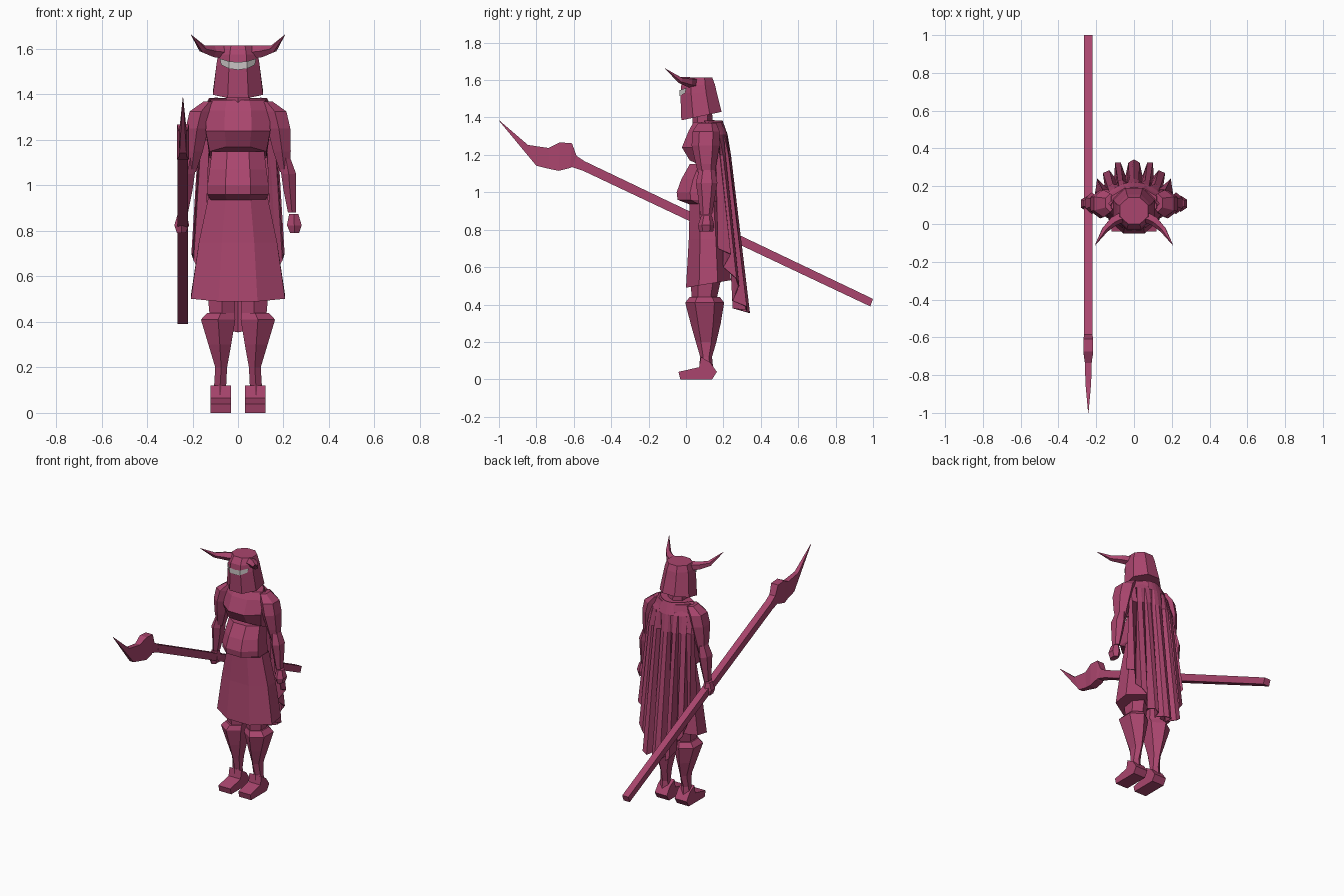
import bpy, bmesh, math
from mathutils import Vector

if "Cube" in bpy.data.objects:
    bpy.data.objects.remove(bpy.data.objects["Cube"])


def material(name, rgb):
    m = bpy.data.materials.new(name)
    m.diffuse_color = (*rgb, 1)
    m.use_nodes = True
    m.node_tree.nodes["Principled BSDF"].inputs["Base Color"].default_value = m.diffuse_color
    return m


MAROON = material("maroon", (0.40, 0.06, 0.155))
GREY = material("light grey", (0.58, 0.54, 0.54))


def make(name, verts, faces, mat=MAROON, mirror=False):
    me = bpy.data.meshes.new(name)
    me.from_pydata([tuple(v) for v in verts], [], faces)
    bm = bmesh.new()
    bm.from_mesh(me)
    bmesh.ops.recalc_face_normals(bm, faces=bm.faces)
    bm.to_mesh(me)
    bm.free()
    me.materials.append(mat)
    ob = bpy.data.objects.new(name, me)
    bpy.context.collection.objects.link(ob)
    if mirror:
        mod = ob.modifiers.new("mirror", 'MIRROR')
        mod.use_clip = False
        mod.use_mirror_merge = False
    return ob


def bridge(name, rings, caps=(True, True), **kw):
    """Skin a list of equal-sized point rings."""
    n = len(rings[0])
    verts = [p for r in rings for p in r]
    faces = [(i * n + k, i * n + (k + 1) % n, (i + 1) * n + (k + 1) % n, (i + 1) * n + k)
             for i in range(len(rings) - 1) for k in range(n)]
    if caps[0]:
        faces.append(tuple(range(n)))
    if caps[1]:
        faces.append(tuple(range(len(verts) - n, len(verts))))
    return make(name, verts, faces, **kw)


def stack(name, sections, n=8, **kw):
    """Horizontal rings: z, x0, x1, y0, y1 and optional z shift at the front."""
    rings = []
    s = 1 / math.cos(math.pi / n)
    for z, x0, x1, y0, y1, *shift in sections:
        ring = []
        for k in range(n):
            a = 2 * math.pi * (k + 0.5) / n
            c, d = math.cos(a) * s, math.sin(a) * s
            dz = shift[0] * (1 - d) / 2 if shift else 0
            ring.append(((x0 + x1) / 2 + c * (x1 - x0) / 2, (y0 + y1) / 2 + d * (y1 - y0) / 2, z + dz))
        rings.append(ring)
    return bridge(name, rings, **kw)


def tube(name, path, n=5, **kw):
    """Rings along a path of (x, y, z, radius)."""
    pts = [Vector(p[:3]) for p in path]
    rings = []
    for i, p in enumerate(pts):
        t = (pts[min(i + 1, len(pts) - 1)] - pts[max(i - 1, 0)]).normalized()
        u = t.cross(Vector((0, 0, 1))).normalized()
        v = u.cross(t)
        rings.append([p + path[i][3] * (u * math.cos(2 * math.pi * k / n) + v * math.sin(2 * math.pi * k / n))
                      for k in range(n)])
    return bridge(name, rings, **kw)


# feet and legs
foot = [(-.03, 0), (.14, 0), (.165, .04), (.13, .09), (.08, .12), (.07, .065), (-.04, .04)]
bridge("foot", [[(x, y, z) for y, z in foot] for x in (.03, .12)], mirror=True)
stack("boot", [(.06, .045, .115, .075, .14), (.12, .052, .105, .08, .135), (.2, .048, .1, .06, .155),
               (.3, .03, .13, .035, .175), (.41, .012, .163, .01, .19), (.44, .015, .135, .03, .17)],
      n=6, mirror=True)
stack("thigh", [(.43, .015, .125, .04, .155), (.6, .008, .14, .03, .19)], n=6, mirror=True)

# skirt, open underneath
stack("skirt", [(.95, -.13, .13, .02, .20), (.75, -.172, .172, .015, .22), (.53, -.207, .207, 0, .24, -.04)],
      caps=(False, True))

# torso
stack("belly_armour", [(.935, -.12, .12, .02, .19), (.96, -.135, .135, -.045, .195), (1.0, -.135, .135, -.05, .195),
                       (1.07, -.125, .125, -.025, .19), (1.15, -.115, .115, .02, .19)])
stack("chest_armour", [(1.1, -.125, .125, .02, .19, .07), (1.24, -.142, .142, -.022, .2),
                       (1.33, -.14, .14, .015, .205), (1.375, -.12, .12, .04, .19)])
stack("neck", [(1.34, -.055, .055, .04, .14), (1.45, -.05, .05, .045, .13)], n=6)

# arms
stack("upper_arm", [(1.37, .1, .15, .07, .155), (1.325, .11, .213, .045, .17), (1.25, .13, .23, .04, .17),
                    (1.15, .155, .232, .06, .155), (1.06, .185, .225, .08, .145)], n=6, mirror=True)
stack("forearm", [(1.12, .19, .23, .075, .15), (1.05, .19, .256, .06, .16), (.98, .2, .256, .07, .15),
                  (.88, .22, .255, .08, .135)], n=6, mirror=True)
stack("hand", [(.875, .225, .265, .085, .135), (.825, .215, .28, .07, .145), (.79, .23, .268, .075, .14)],
      n=6, mirror=True)

# pleated cape: bottom hem from the centre outwards
hem = [(0, .342, .355), (.03, .325, .36), (.045, .255, .38), (.07, .325, .37), (.10, .325, .39), (.105, .25, .42),
       (.13, .285, .50), (.165, .27, .54), (.155, .2, .6), (.195, .24, .67), (.205, .17, .7)]
hem = [(-x, y, z) for x, y, z in hem[:0:-1]] + hem
rows = []
rows.append([(x * .62, .195 - 6 * (x * .62) ** 2, 1.385) for x, y, z in hem])
rows.append([(x * .8, .222 - 3 * (x * .8) ** 2, 1.31) for x, y, z in hem])
rows.append([(x * .85, .225 - 2 * (x * .85) ** 2 + .25 * (y - .28 + 2.2 * x * x), 1.2) for x, y, z in hem])
rows.append(hem)
w = len(hem)
cape = make("cape", [p for r in rows for p in r],
            [(j * w + i, j * w + i + 1, (j + 1) * w + i + 1, (j + 1) * w + i)
             for j in range(len(rows) - 1) for i in range(w - 1)])
cape.modifiers.new("thickness", 'SOLIDIFY').thickness = 0.006

# helmet, horns and eye slit
stack("helmet", [(1.43, -.11, .11, -.025, .19, -.045), (1.53, -.095, .095, -.03, .165),
                 (1.575, -.088, .088, -.025, .155), (1.615, -.075, .075, 0, .14)])
tube("horn", [(.04, .05, 1.583, .033), (.11, .015, 1.59, .027), (.155, -.03, 1.6, .018), (.206, -.112, 1.662, .001)],
     mirror=True)
make("eye_slit", [(0, -.036, 1.542), (.04, -.035, 1.546), (.08, .002, 1.558),
                  (0, -.036, 1.508), (.04, -.036, 1.514), (.074, -.005, 1.53)],
     [(0, 3, 4, 1), (1, 4, 5, 2)], mat=GREY, mirror=True)

# spear: shaft, then flared head (y top, z top, y bottom, z bottom, half width)
X = -.242
spear = [(1, .43, .985, .39, .023), (-.54, 1.165, -.55, 1.115, .023)]
head = [(-.54, 1.165, -.55, 1.115, .022), (-.585, 1.195, -.61, 1.135, .022), (-.61, 1.262, -.62, 1.13, .026),
        (-.675, 1.267, -.68, 1.115, .026), (-.735, 1.237, -.73, 1.125, .018), (-.845, 1.253, -.80, 1.142, .015),
        (-1, 1.386, -.998, 1.38, .001)]
for name, prof in (("spear_shaft", spear), ("spear_head", head)):
    bridge(name, [[(X - h, yt, zt), (X + h, yt, zt), (X + h, yb, zb), (X - h, yb, zb)] for yt, zt, yb, zb, h in prof])
